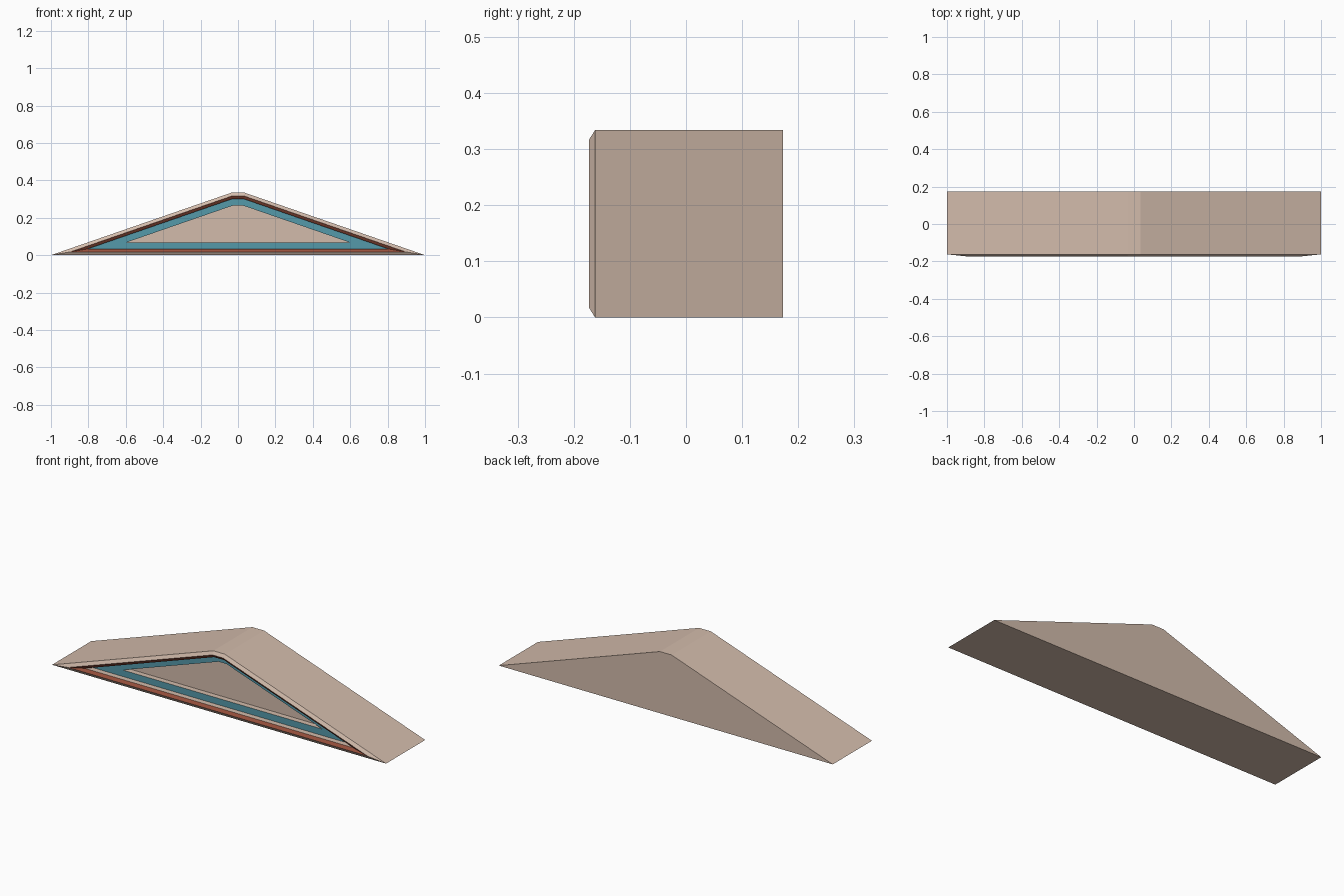
import bpy
import bmesh
import math

cube = bpy.data.objects.get("Cube")
if cube:
    bpy.data.objects.remove(cube, do_unlink=True)

HEIGHT = 0.334      # overall height
HALF_TOP = 0.035    # half width of the flat ridge
SLOPE = HEIGHT / (1 - HALF_TOP)
BACK, LIP, RIM = 0.173, -0.162, -0.173
STEP = 0.03         # depth of each recess


def make_material(name, color):
    mat = bpy.data.materials.new(name)
    mat.use_nodes = True
    mat.diffuse_color = (*color, 1)
    mat.node_tree.nodes["Principled BSDF"].inputs["Base Color"].default_value = (*color, 1)
    return mat


materials = [
    make_material("beige_stone", (0.65, 0.50, 0.41)),
    make_material("red_brown_paint", (0.31, 0.08, 0.045)),
    make_material("teal_paint", (0.09, 0.32, 0.40)),
]
BEIGE, RED, TEAL = range(3)


def outline(inset):
    """Gable outline moved inward evenly by the inset distance."""
    drop = inset * math.sqrt(1 + SLOPE ** 2)
    tip = 1 - (inset + drop) / SLOPE
    ridge = 1 - (HEIGHT - inset + drop) / SLOPE
    top = HEIGHT - inset
    return [(-tip, inset), (tip, inset), (ridge, top), (-ridge, top)]


bm = bmesh.new()


def add_loop(inset, y):
    return [bm.verts.new((x, y, z)) for x, z in outline(inset)]


def bridge(a, b, material):
    for i in range(len(a)):
        j = (i + 1) % len(a)
        bm.faces.new((a[i], a[j], b[j], b[i])).material_index = material


# Nested outlines from the back wall to the recessed panel: inset, depth, colour
stages = [
    (0, LIP, BEIGE),                    # body sides
    (0.0175, RIM, BEIGE),               # outer chamfer
    (0.033, LIP, RED),                  # painted inner chamfer
    (0.033, LIP + STEP, BEIGE),         # first recess wall
    (0.0675, LIP + STEP, TEAL),         # flat teal border
    (0.0675, LIP + 2 * STEP, BEIGE),    # second recess wall
]
loop = add_loop(0, BACK)
bm.faces.new(loop[::-1])
for inset, y, material in stages:
    following = add_loop(inset, y)
    bridge(loop, following, material)
    loop = following
bm.faces.new(loop)  # centre panel
bmesh.ops.recalc_face_normals(bm, faces=bm.faces)

mesh = bpy.data.meshes.new("gable_pediment")
bm.to_mesh(mesh)
bm.free()
for mat in materials:
    mesh.materials.append(mat)
bpy.context.collection.objects.link(bpy.data.objects.new("gable_pediment", mesh))
